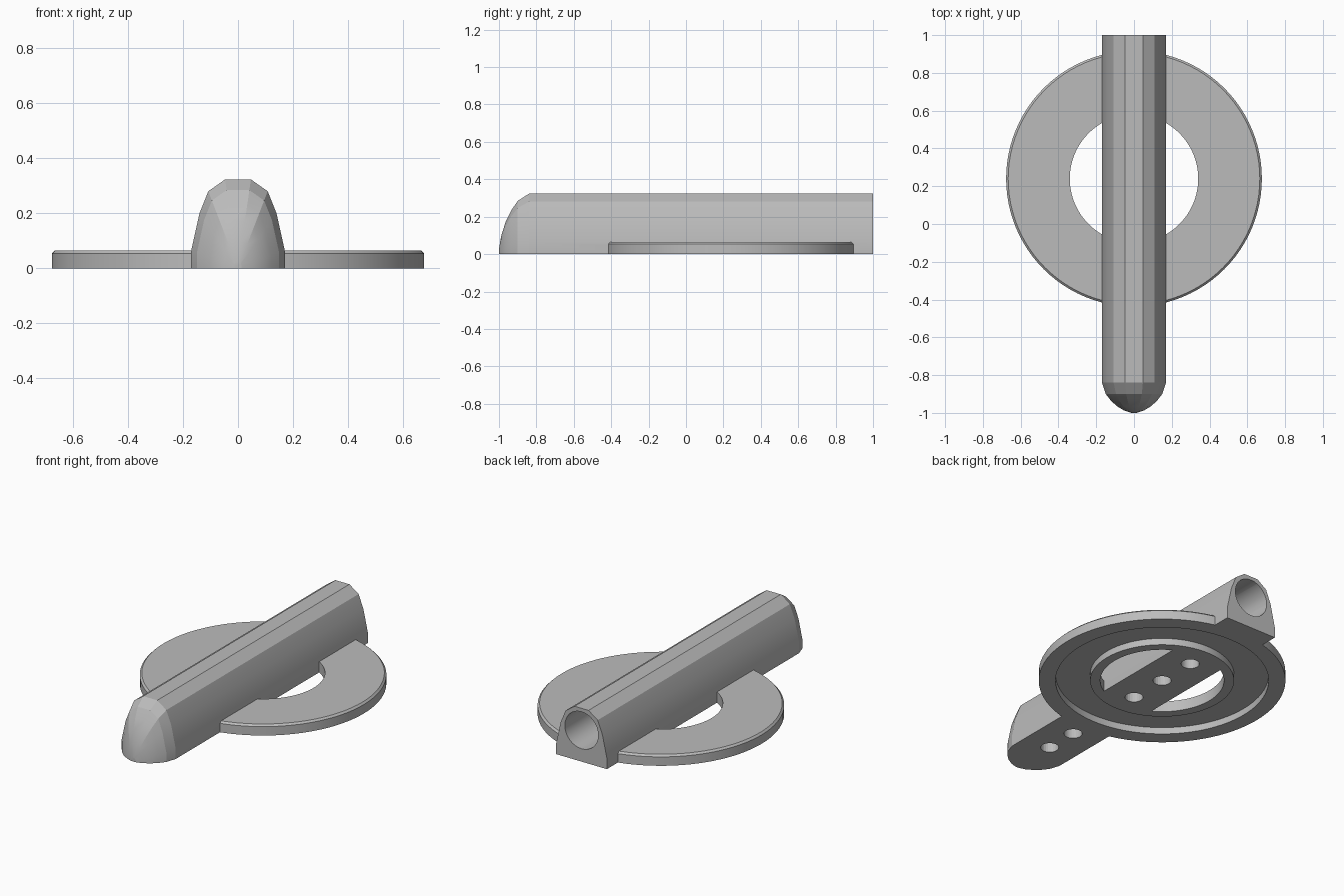
import bpy, bmesh, math
from mathutils import Matrix, Vector

RING_Y = 0.24
GROOVE_IN, GROOVE_OUT, GROOVE_TOP = 0.395, 0.585, 0.04

if "Cube" in bpy.data.objects:
    bpy.data.objects.remove(bpy.data.objects["Cube"], do_unlink=True)

grey = bpy.data.materials.new("plain_grey")
grey.use_nodes = True
grey.diffuse_color = (0.5, 0.5, 0.5, 1)
grey.node_tree.nodes["Principled BSDF"].inputs["Base Color"].default_value = (0.5, 0.5, 0.5, 1)


def finish(name, bm):
    bmesh.ops.recalc_face_normals(bm, faces=bm.faces)
    mesh = bpy.data.meshes.new(name)
    bm.to_mesh(mesh)
    bm.free()
    mesh.materials.append(grey)
    obj = bpy.data.objects.new(name, mesh)
    bpy.context.collection.objects.link(obj)
    return obj


def lathe(name, profile, steps=96):
    """Closed radius/height profile turned about the ring axis."""
    bm = bmesh.new()
    rings = []
    for i in range(steps):
        a = math.tau * i / steps
        rings.append([bm.verts.new((r * math.cos(a), RING_Y + r * math.sin(a), z))
                      for r, z in profile])
    n = len(profile)
    for i in range(steps):
        p, q = rings[i], rings[(i + 1) % steps]
        for j in range(n):
            k = (j + 1) % n
            bm.faces.new((p[j], q[j], q[k], p[k]))
    return finish(name, bm)


def cylinder(name, radius, depth, centre, axis, sides=32):
    bm = bmesh.new()
    turn = Vector((0, 0, 1)).rotation_difference(Vector(axis)).to_matrix().to_4x4()
    bmesh.ops.create_cone(bm, cap_ends=True, segments=sides, radius1=radius,
                          radius2=radius, depth=depth,
                          matrix=Matrix.Translation(centre) @ turn)
    return finish(name, bm)


def cut(obj, cutter):
    mod = obj.modifiers.new("cut", 'BOOLEAN')
    mod.operation = 'DIFFERENCE'
    mod.solver = 'EXACT'
    mod.object = cutter
    bpy.context.view_layer.objects.active = obj
    bpy.ops.object.modifier_apply(modifier=mod.name)
    bpy.data.objects.remove(cutter, do_unlink=True)


def smooth(obj, degrees):
    bpy.ops.object.select_all(action='DESELECT')
    obj.select_set(True)
    bpy.context.view_layer.objects.active = obj
    bpy.ops.object.shade_smooth_by_angle(angle=math.radians(degrees))


# Bar: faceted arch section, shrinking towards the nose
half = [(0.17, 0), (0.17, 0.065), (0.14, 0.2), (0.108, 0.28), (0.047, 0.323)]
section = half + [(-x, z) for x, z in reversed(half)]
stations = [(1, 1), (-0.84, 1), (-0.9, 0.88), (-0.935, 0.72),
            (-0.965, 0.53), (-0.988, 0.3), (-1, 0.08)]
bm = bmesh.new()
loops = [[bm.verts.new((x * s, y, z * s)) for x, z in section] for y, s in stations]
for p, q in zip(loops, loops[1:]):
    for j in range(len(section)):
        k = (j + 1) % len(section)
        bm.faces.new((p[j], p[k], q[k], q[j]))
bm.faces.new(loops[0])
bm.faces.new(loops[-1])
bar = finish("long_bar", bm)

# Long bore open at the back, holes below, and the ring groove crossing the bar
cut(bar, cylinder("bore_cutter", 0.112, 1.9, (0, 0.15, 0.19), (0, 1, 0)))
for y in (0.48, 0.24, 0, -0.52, -0.72):
    cut(bar, cylinder("hole_cutter", 0.05, 0.25, (0, y, 0.025), (0, 0, 1), 24))
cut(bar, lathe("groove_cutter", [(GROOVE_IN, -0.05), (GROOVE_OUT, -0.05),
                                 (GROOVE_OUT, GROOVE_TOP), (GROOVE_IN, GROOVE_TOP)]))
smooth(bar, 14)

# Flat ring with a chamfered top edge and a groove underneath
ring = lathe("base_ring", [(0.34, 0), (GROOVE_IN, 0), (GROOVE_IN, GROOVE_TOP),
                           (GROOVE_OUT, GROOVE_TOP), (GROOVE_OUT, 0), (0.677, 0),
                           (0.677, 0.054), (0.666, 0.065), (0.34, 0.065)])
smooth(ring, 30)
